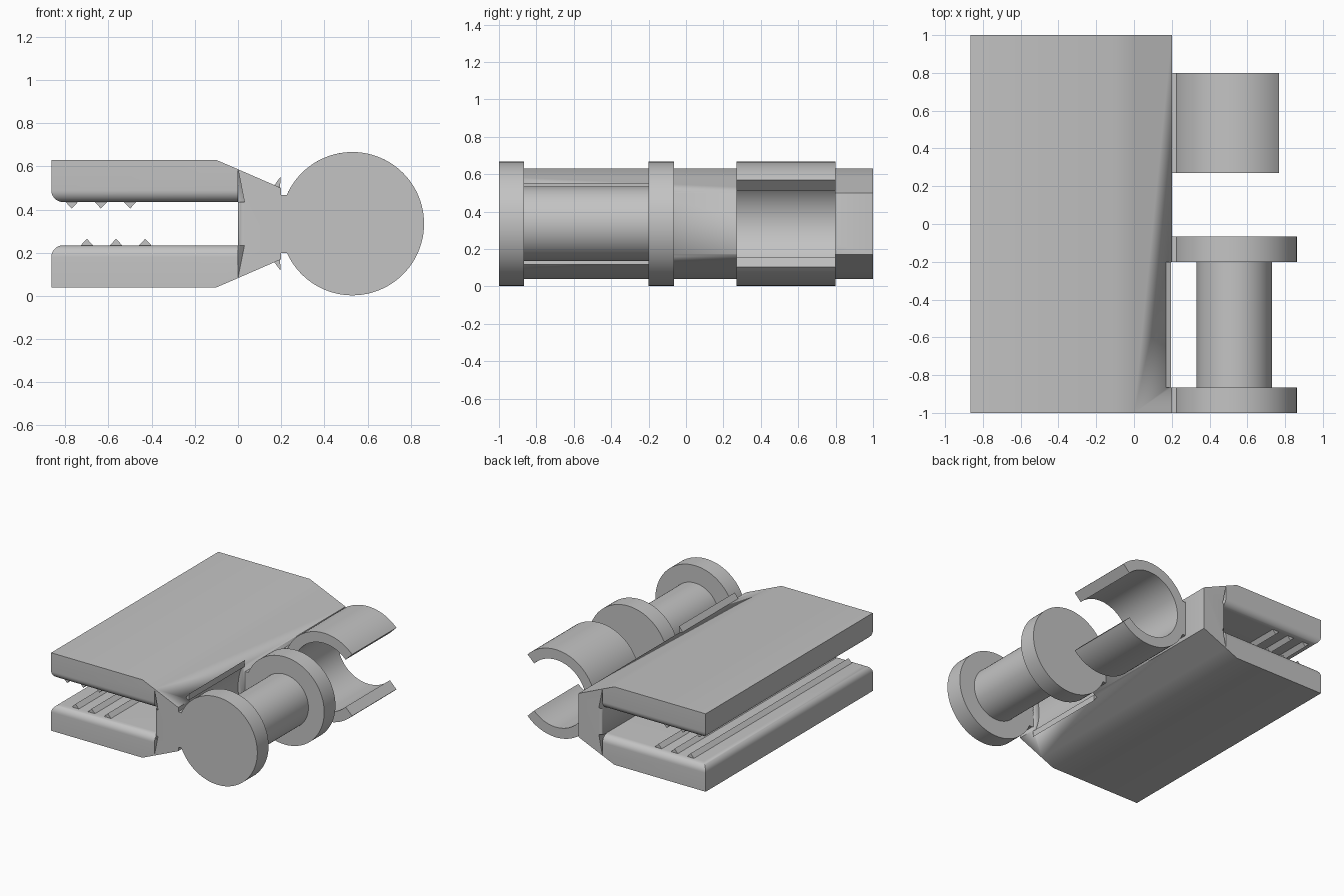
import bpy, bmesh, math

cube = bpy.data.objects.get("Cube")
if cube:
    bpy.data.objects.remove(cube, do_unlink=True)

mat = bpy.data.materials.new("light grey plastic")
mat.use_nodes = True
GREY = (0.55, 0.55, 0.55, 1)
mat.diffuse_color = GREY
mat.node_tree.nodes["Principled BSDF"].inputs["Base Color"].default_value = GREY

CX, MID = 0.53, 0.335      # axis of the round parts; MID is also the mirror height


def prism(name, profile, y0, y1, round_edges=None, radius=0.0, smooth=True):
    """Extrude an x-z profile from y0 to y1, rounding the edges picked by a rule."""
    bm = bmesh.new()
    face = bm.faces.new([bm.verts.new((x, y0, z)) for x, z in profile])
    ext = bmesh.ops.extrude_face_region(bm, geom=[face])
    moved = [v for v in ext["geom"] if isinstance(v, bmesh.types.BMVert)]
    bmesh.ops.translate(bm, verts=moved, vec=(0, y1 - y0, 0))
    bmesh.ops.recalc_face_normals(bm, faces=bm.faces)
    if round_edges:
        edges = [e for e in bm.edges if round_edges(e.verts[0].co, e.verts[1].co)]
        bmesh.ops.bevel(bm, geom=edges, offset=radius, segments=8,
                        affect='EDGES', profile=0.5)
        bmesh.ops.recalc_face_normals(bm, faces=bm.faces)
    mesh = bpy.data.meshes.new(name)
    bm.to_mesh(mesh)
    bm.free()
    mesh.materials.append(mat)
    ob = bpy.data.objects.new(name, mesh)
    bpy.context.collection.objects.link(ob)
    if smooth:
        bpy.ops.object.select_all(action='DESELECT')
        ob.select_set(True)
        bpy.context.view_layer.objects.active = ob
        bpy.ops.object.shade_smooth_by_angle(angle=math.radians(30))
    return ob


def arc(r, a0, a1, n):
    return [(CX + r * math.cos(a0 + (a1 - a0) * i / n),
             MID + r * math.sin(a0 + (a1 - a0) * i / n)) for i in range(n + 1)]


def circle(r, n=96):
    return arc(r, 0, math.tau, n)[:-1]


def flip(profile):
    return [(x, 2 * MID - z) for x, z in profile]


# Jaws: inner edges rounded at the tip and at both ends
JAW_IN, TIP = 0.435, -0.865
jaw = [(TIP, 0.63), (-0.1, 0.63), (0, 0.587), (0, JAW_IN), (TIP, JAW_IN)]


def inner_edge(a, b):
    inside = all(abs(abs(v.z - MID) - (JAW_IN - MID)) < 1e-4 for v in (a, b))
    return inside and not (a.x > -0.01 and b.x > -0.01)


prism("upper_jaw", jaw, -1, 1, inner_edge, 0.055)
prism("lower_jaw", flip(jaw), -1, 1, inner_edge, 0.055)

# Spine joining the jaws, with the ends of the slot wall rounded
half = [(0.2, 0.5), (0, 0.587), (0, JAW_IN)]
spine = prism("spine", half + flip(half)[::-1], -1, 1,
              lambda a, b: max(abs(a.x), abs(b.x)) < 1e-4 and abs(a.y - b.y) < 1e-4
              and max(abs(a.z - MID), abs(b.z - MID)) < 0.11, 0.03)

# Hollow in the spine that clears a mating clip
cutter = prism("hollow_cutter", circle(0.39), -0.865, -0.2)
cutter.hide_render = True
mod = spine.modifiers.new("hollow", 'BOOLEAN')
mod.operation, mod.solver, mod.object = 'DIFFERENCE', 'EXACT', cutter
bpy.context.view_layer.objects.active = spine
bpy.ops.object.modifier_apply(modifier=mod.name)
bpy.data.objects.remove(cutter, do_unlink=True)

# Thin lips above and below the hollow
lip = [(0.168, 0.513), (0.197, 0.552), (0.195, 0.503)]
prism("upper_lip", lip, -0.865, -0.2, smooth=False)
prism("lower_lip", flip(lip), -0.865, -0.2, smooth=False)

# Grip teeth, staggered between the jaws
for i in range(3):
    for name, x, prof in (("upper", -0.77, lambda p: p), ("lower", -0.7, flip)):
        cx = x + 0.135 * i
        tooth = [(cx - 0.03, JAW_IN + 0.002), (cx, JAW_IN - 0.03), (cx + 0.03, JAW_IN + 0.002)]
        prism(f"{name}_tooth_{i + 1}", prof(tooth), -0.945, 0.945, smooth=False)


def neck(name, x1, y0, y1):
    prism(name, [(0.19, 0.2), (x1, 0.2), (x1, 0.467), (0.19, 0.467)], y0, y1, smooth=False)


# Hinge pin held between two discs
prism("hinge_pin", circle(0.2), -0.87, -0.195)
for name, y0, y1 in (("front", -1, -0.865), ("middle", -0.2, -0.065)):
    prism(name + "_disc", circle(0.332), y0, y1)
    neck(name + "_disc_neck", 0.3, y0, y1)

# Open snap clip
A = math.radians(44.5)
prism("snap_clip", arc(0.332, A, math.tau - A, 72) + arc(0.255, math.tau - A, A, 72), 0.27, 0.8)
neck("snap_clip_neck", 0.26, 0.27, 0.8)
